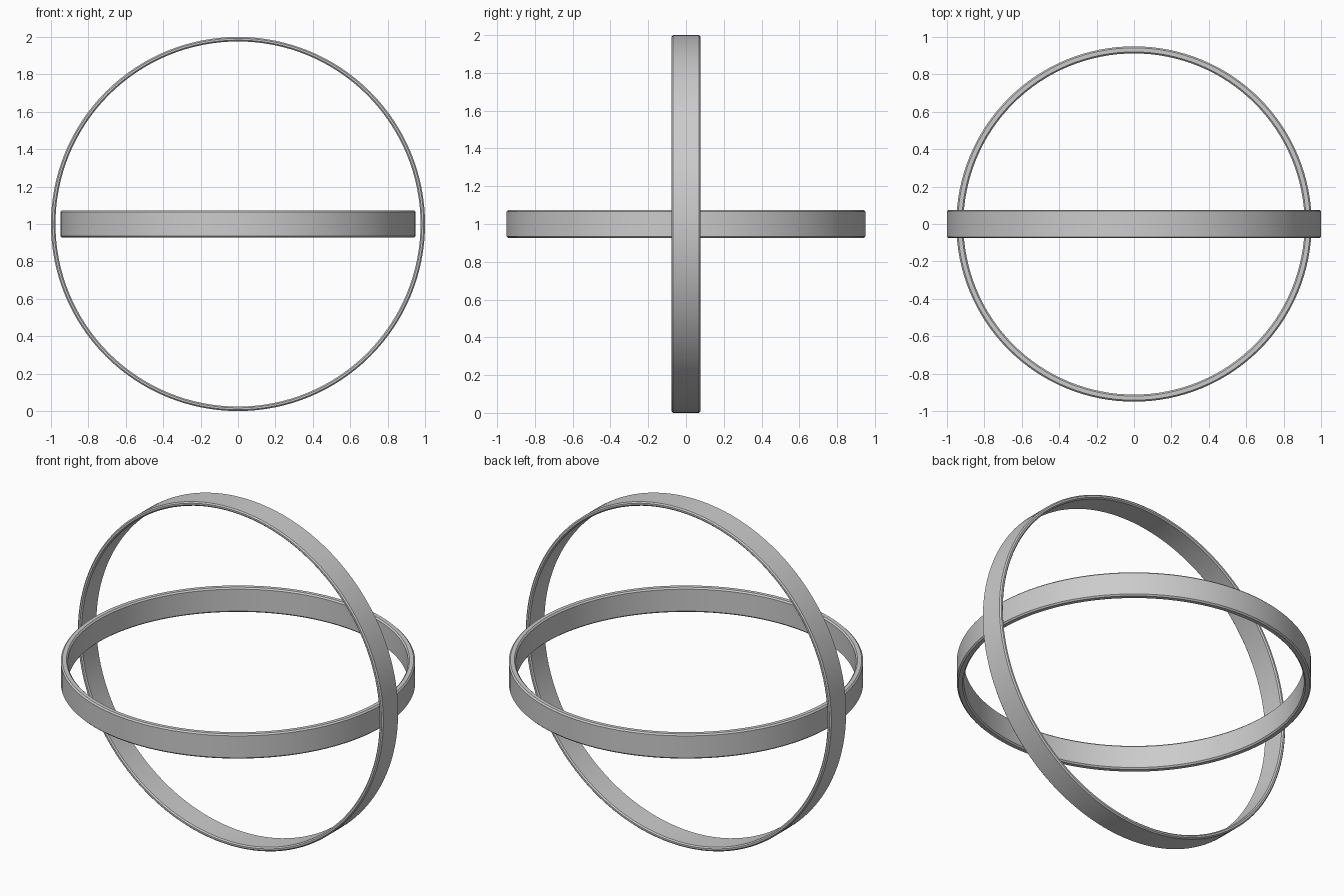
import bpy, bmesh, math

if "Cube" in bpy.data.objects:
    bpy.data.objects.remove(bpy.data.objects["Cube"])

SEGMENTS = 128


def band(name, outer, inner, half_width, bevel, rotation=(0, 0, 0)):
    """Sweep a chamfered rectangular section around the local z axis."""
    r, h, b = outer, half_width, bevel
    profile = [(r, -h + b), (r, h - b), (r - b, h), (inner + b, h),
               (inner, h - b), (inner, -h + b), (inner + b, -h), (r - b, -h)]
    bm = bmesh.new()
    loops = []
    for i in range(SEGMENTS):
        a = 2 * math.pi * i / SEGMENTS
        loops.append([bm.verts.new((p * math.cos(a), p * math.sin(a), z))
                      for p, z in profile])
    n = len(profile)
    for i in range(SEGMENTS):
        cur, nxt = loops[i], loops[(i + 1) % SEGMENTS]
        for j in range(n):
            k = (j + 1) % n
            bm.faces.new((cur[j], nxt[j], nxt[k], cur[k]))
    bmesh.ops.recalc_face_normals(bm, faces=bm.faces)
    mesh = bpy.data.meshes.new(name)
    bm.to_mesh(mesh)
    bm.free()
    obj = bpy.data.objects.new(name, mesh)
    bpy.context.collection.objects.link(obj)
    obj.location = (0, 0, 1)
    obj.rotation_euler = rotation
    bpy.ops.object.select_all(action='DESELECT')
    obj.select_set(True)
    bpy.context.view_layer.objects.active = obj
    bpy.ops.object.shade_smooth_by_angle(angle=math.radians(30))
    return obj


# Upright outer ring, facing front and back
band("outer_ring", 1.0, 0.976, 0.076, 0.007, (math.pi / 2, 0, 0))
# Level inner ring, nested inside the outer one
band("inner_ring", 0.95, 0.912, 0.073, 0.008)
